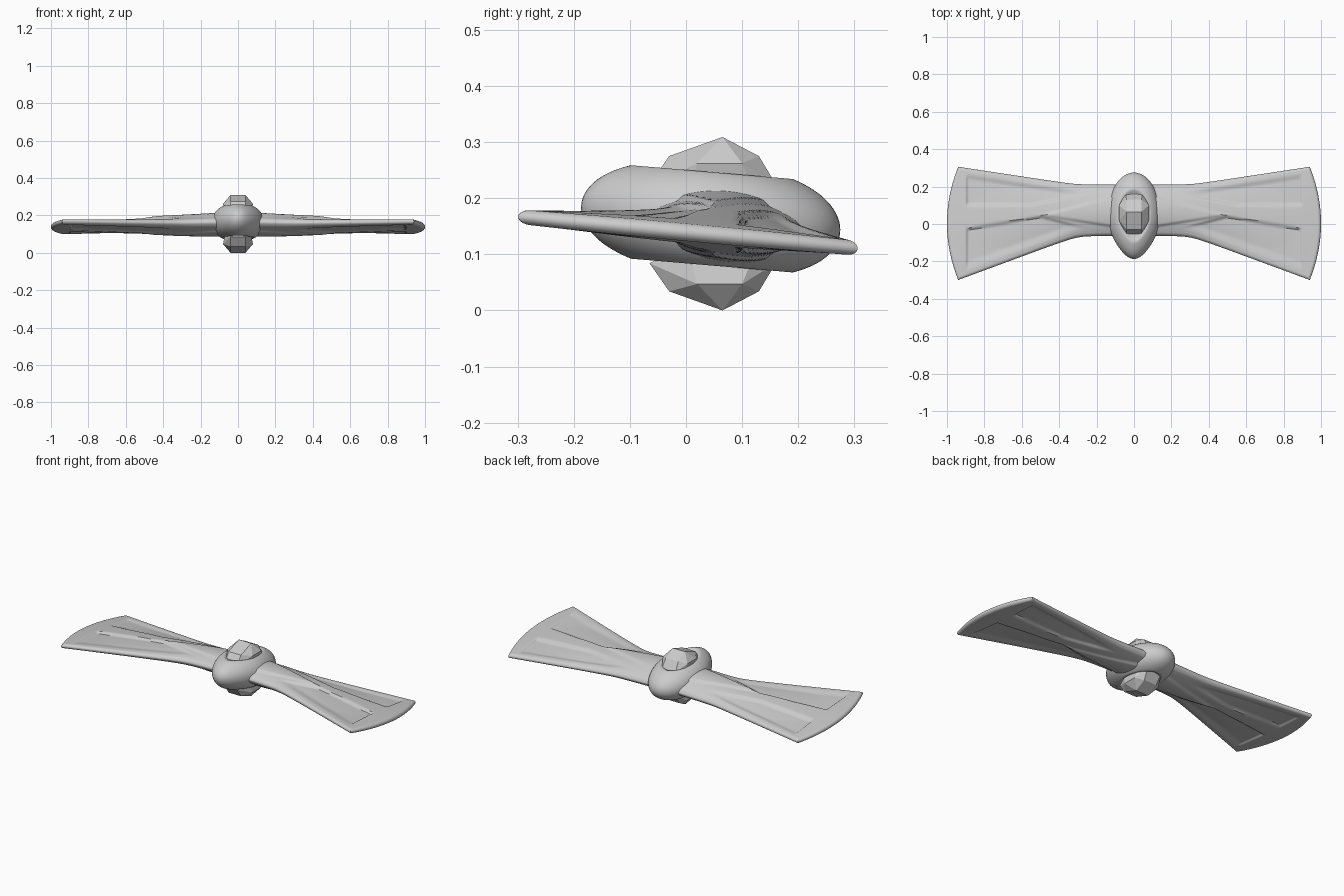
import bpy, bmesh, math

cube = bpy.data.objects.get("Cube")
if cube:
    bpy.data.objects.remove(cube, do_unlink=True)

grey = bpy.data.materials.new("light_grey")
grey.use_nodes = True
grey.diffuse_color = (0.6, 0.6, 0.6, 1)
grey.node_tree.nodes["Principled BSDF"].inputs["Base Color"].default_value = (0.6, 0.6, 0.6, 1)


def finish(bm, name, smooth):
    bmesh.ops.remove_doubles(bm, verts=bm.verts, dist=0.00002)
    bmesh.ops.recalc_face_normals(bm, faces=bm.faces)
    mesh = bpy.data.meshes.new(name)
    bm.to_mesh(mesh)
    bm.free()
    obj = bpy.data.objects.new(name, mesh)
    bpy.context.collection.objects.link(obj)
    mesh.materials.append(grey)
    if smooth:
        bpy.ops.object.select_all(action='DESELECT')
        bpy.context.view_layer.objects.active = obj
        obj.select_set(True)
        bpy.ops.object.shade_smooth_by_angle(angle=math.radians(40))
    return obj


def shell(name, rows, cols, point):
    """Closed lens made of an upper and a lower grid meeting at the rim."""
    bm = bmesh.new()
    for side in (1, -1):
        grid = [[bm.verts.new(point(a, b, side)) for b in cols] for a in rows]
        for r0, r1 in zip(grid, grid[1:]):
            for i in range(len(cols) - 1):
                bm.faces.new((r0[i], r1[i], r1[i + 1], r0[i + 1]))
    return finish(bm, name, True)


def ramp(t, width):
    t = max(0, min(1, t / width))
    return t * t * (3 - 2 * t)


def soft(t):
    return (t + math.sqrt(t * t + 0.003)) / 2


def front_edge(x):
    return -0.062 - 0.37 * soft(x - 0.3)


def back_edge(x):
    return 0.21 + 0.152 * soft(x - 0.31)


def recess(x, y, front, back):
    """Depth mask of the two sunken panels, zero on rims and centre rib."""
    rear_line = 0.095 + 0.2 * max(0, 0.55 - x)
    front_line = min(0.045 - 0.167 * (x - 0.5), 0.045 - 0.25 * (0.5 - x))
    rear = ramp(y - rear_line, 0.014) * ramp(back - 0.025 - y, 0.035)
    fore = ramp(front_line - y, 0.014) * ramp(y - front - 0.025, 0.05)
    return max(rear, fore) * ramp(0.9 - x, 0.014) * ramp(x - 0.22, 0.2)


def blade_point(u, v, side):
    a = abs(u)
    s = 2 * v - 1
    span = 0.94 + 0.06 * (1 - s * s)
    x = a * span
    front, back = front_edge(a * 0.94), back_edge(a * 0.94)
    y = front + (back - front) * v
    # thick at the root, thin at the tips, lens shaped across the chord
    crown = 0.014 + 0.045 * (1 - a) ** 0.8
    half = 0.013 + (crown - 0.013) * (1 - s * s)
    half -= recess(x, y, front, back) * min(0.011, half * 0.5)
    # tapering spine running out of the hub
    spine = (0.53 - x) * 0.21
    half += 0.008 * ramp(spine - abs(y - 0.045 - 0.05 * (0.53 - x)), 0.018)
    # rounded border
    d = min(y - front, back - y, (1 - a) * span)
    d = max(0, min(1, d / 0.016))
    half *= math.sqrt(max(0, 1 - (1 - d) ** 2))
    z = 0.139 + 0.02 * (1 - a) - 0.093 * y
    return (math.copysign(x, u), y, z + side * half)


# Bow-shaped pair of blades
N, M = 130, 72
blade_u = [math.sin(math.pi / 2 * k / N) for k in range(-N, N + 1)]
blade_v = [(1 - math.cos(math.pi * k / M)) / 2 for k in range(M + 1)]
shell("blades", blade_u, blade_v, blade_point)


def hub_point(r, ang, side):
    c, s = math.cos(ang), math.sin(ang)
    pinch = 1 - 0.25 * max(0, -c) ** 2
    x = 0.14 * s * pinch * r
    y = 0.05 + (0.225 if c > 0 else 0.237) * c * r
    height = 0.1 * math.sqrt(max(0, 1 - r ** 2.5))
    height -= 0.022 * ramp(0.62 - r, 0.15)
    return (x, y, 0.162 - 0.085 * (y - 0.06) + side * height)


# Oval hub with a raised collar around a shallow seat
hub_r = [math.sin(math.pi / 2 * k / 28) for k in range(29)]
hub_ang = [2 * math.pi * k / 64 for k in range(65)]
shell("hub", hub_r, hub_ang, hub_point)

# Faceted gems above and below the hub
half_gem = [(0.04, -0.065, 0.225), (0.04, -0.03, 0.275), (0.04, 0.065, 0.309),
            (0.04, 0.13, 0.275), (0.045, 0.16, 0.225), (0.08, 0.02, 0.262),
            (0.08, 0.1, 0.262), (0.065, 0, 0.19), (0.065, 0.13, 0.19)]
for name, flip in (("upper_gem", 1), ("lower_gem", -1)):
    bm = bmesh.new()
    for x, y, z in half_gem:
        for sx in (1, -1):
            bm.verts.new((sx * x, y, 0.1545 + flip * (z - 0.1545)))
    bmesh.ops.convex_hull(bm, input=bm.verts)
    finish(bm, name, False)
